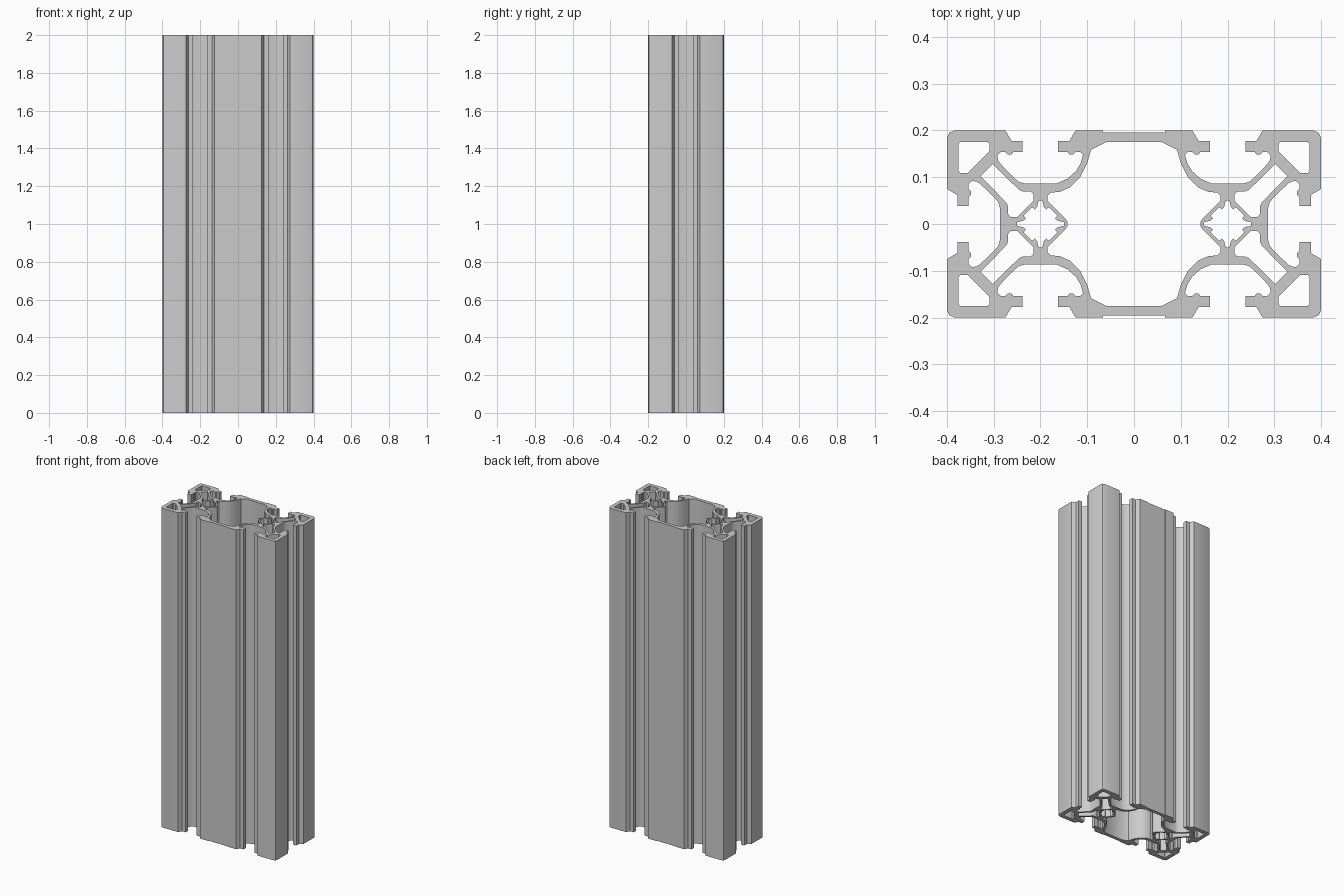
import bpy, bmesh, math

if "Cube" in bpy.data.objects:
    bpy.data.objects.remove(bpy.data.objects["Cube"])

LENGTH = 2.0
CORE = 0.2  # x distance of each screw core from the middle


def flip(pts, sx, sy):
    """Mirror points, reversing the order when the winding flips."""
    out = [(x * sx, y * sy) for x, y in pts]
    return out[::-1] if sx * sy < 0 else out


def swap(pts):
    """Reflect across the diagonal and walk back the other way."""
    return [(v, u) for u, v in reversed(pts)]


def shift(pts):
    return [(u + CORE, v) for u, v in pts]


def four_fold(quad):
    """Closed loop from a clockwise path in the +x +y quadrant."""
    return (quad + flip(quad, 1, -1) + flip(quad, -1, -1) + flip(quad, -1, 1))


# T-slot half profile, local to the core: face -> lip -> inside of the slot
lip = [(.075, .2), (.062, .178), (.038, .178), (.038, .154), (.058, .154),
       (.062, .149), (.07, .149), (.075, .154), (.085, .154)]
inner_wall = [(.091, .148), (.086, .13), (.076, .113), (.058, .097), (.035, .087)]
strut_wall = [(.092, .147), (.091, .137), (.086, .129), (.056, .098),
              (.046, .09), (.035, .087)]

# Outer skin, one quadrant
inner_half = [(-u, v) for u, v in lip + inner_wall]
outer_half = (lip + strut_wall)[::-1]
corner = [(.184, .2), (.195, .195), (.2, .184)]
quadrant = ([(.066, .196), (.066, .2)]
            + shift(inner_half + outer_half + corner + swap(outer_half)))
loops = [four_fold(quadrant)]

# Large middle chamber
loops.append(four_fold([(.06, .175), (.092, .159), (.1, .13), (.115, .1),
                        (.136, .079), (.158, .069), (.178, .067), (.185, .06),
                        (.185, .05), (.146, .011), (.142, .004)]))

# Corner box hole and the hollow between the twin diagonal struts
box_hole = [(.172, .175), (.112, .175), (.109, .172), (.109, .156),
            (.156, .109), (.172, .109), (.175, .112), (.175, .172)]
half_gap = [(.015, .05), (.015, .064), (.021, .069), (.036, .069),
            (.046, .073), (.102, .128)]
strut_gap = half_gap + swap(half_gap)
for sx in (1, -1):
    for sy in (1, -1):
        loops.append(flip(shift(box_hole), sx, sy))
        loops.append(flip(shift(strut_gap), sx, sy))

# Star-shaped screw channel in each core
octant = [(.004, .05), (.007, .037), (.012, .031), (.018, .036), (.025, .029)]
star = four_fold(octant + swap(octant))
for sx in (1, -1):
    loops.append(flip(shift(star), sx, 1))

# Filled profile extruded to full length
curve = bpy.data.curves.new("rail_profile", 'CURVE')
curve.dimensions = '2D'
curve.fill_mode = 'BOTH'
curve.extrude = LENGTH / 2
for pts in loops:
    spline = curve.splines.new('POLY')
    spline.points.add(len(pts) - 1)
    for p, (x, y) in zip(spline.points, pts):
        p.co = (x, y, 0, 1)
    spline.use_cyclic_u = True

rail = bpy.data.objects.new("slotted_rail", curve)
bpy.context.collection.objects.link(rail)
bpy.context.view_layer.objects.active = rail
rail.select_set(True)
bpy.ops.object.convert(target='MESH')
rail = bpy.context.object
rail.name = "slotted_rail"

# Weld the caps to the walls and stand the rail on the ground
bm = bmesh.new()
bm.from_mesh(rail.data)
bmesh.ops.remove_doubles(bm, verts=bm.verts, dist=1e-4)
bmesh.ops.translate(bm, verts=bm.verts, vec=(0, 0, LENGTH / 2))
bmesh.ops.recalc_face_normals(bm, faces=bm.faces)
bm.to_mesh(rail.data)
bm.free()
bpy.ops.object.shade_smooth_by_angle(angle=math.radians(30))
